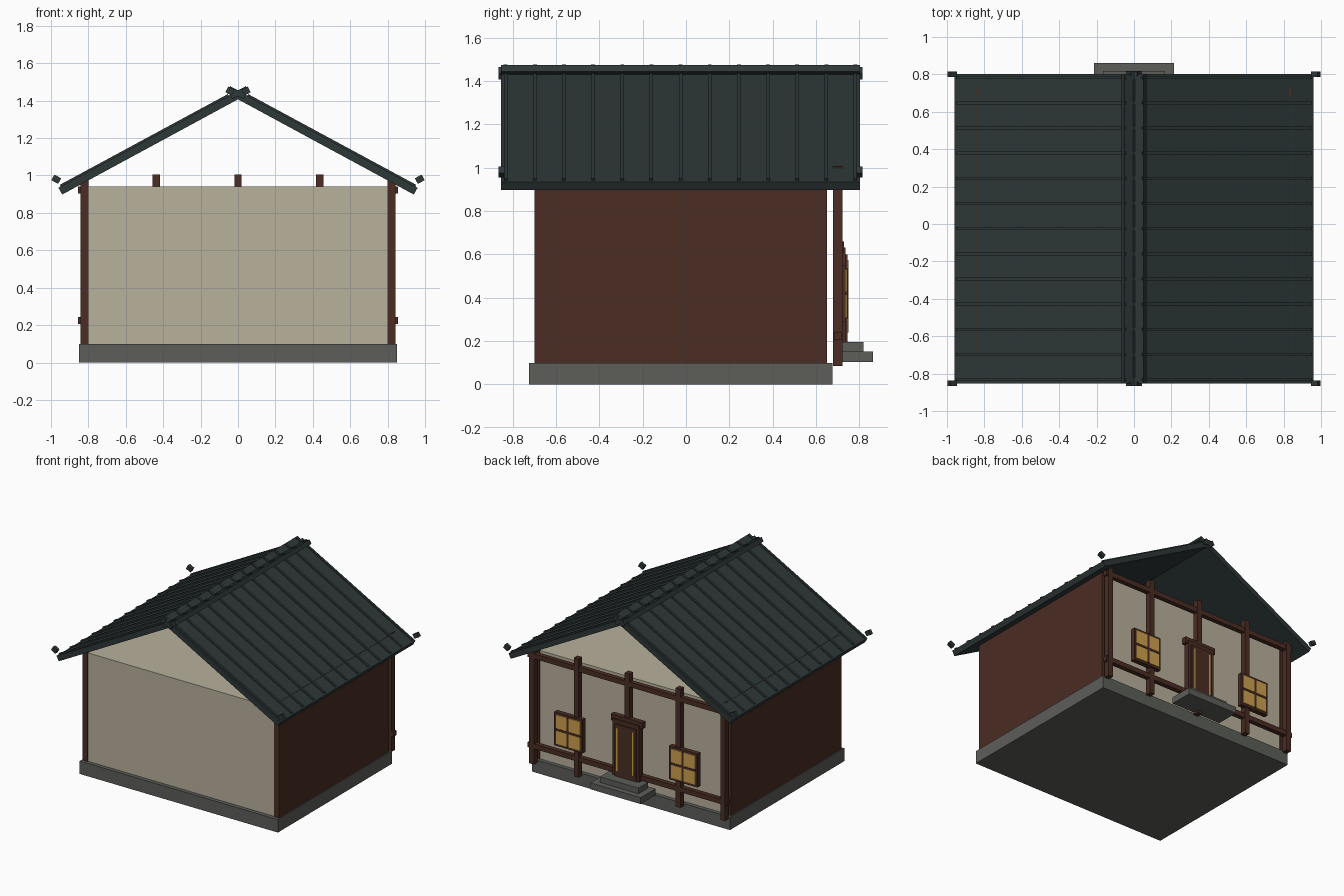
import bpy, bmesh, math

cube = bpy.data.objects.get("Cube")
if cube:
    bpy.data.objects.remove(cube)


def material(name, r, g, b):
    m = bpy.data.materials.new(name)
    m.use_nodes = True
    m.diffuse_color = (r, g, b, 1)
    m.node_tree.nodes["Principled BSDF"].inputs["Base Color"].default_value = (r, g, b, 1)
    return m


CREAM = material("cream plaster", .48, .44, .33)
BROWN = material("brown timber", .069, .026, .017)
SLATE = material("dark slate", .027, .038, .038)
STONE = material("grey stone", .109, .114, .102)
AMBER = material("amber glass", .62, .35, .075)


def prism(name, profile, y0, y1, mat):
    """Extrude an xz profile from y0 to y1."""
    bm = bmesh.new()
    face = bm.faces.new([bm.verts.new((x, y0, z)) for x, z in profile])
    out = bmesh.ops.extrude_face_region(bm, geom=[face])
    moved = [v for v in out["geom"] if isinstance(v, bmesh.types.BMVert)]
    bmesh.ops.translate(bm, verts=moved, vec=(0, y1 - y0, 0))
    bmesh.ops.recalc_face_normals(bm, faces=bm.faces)
    mesh = bpy.data.meshes.new(name)
    bm.to_mesh(mesh)
    bm.free()
    mesh.materials.append(mat)
    obj = bpy.data.objects.new(name, mesh)
    bpy.context.collection.objects.link(obj)
    return obj


def box(name, x0, x1, y0, y1, z0, z1, mat):
    return prism(name, [(x0, z0), (x1, z0), (x1, z1), (x0, z1)], y0, y1, mat)


def strip(name, p, q, thick, side, y0, y1, mat):
    """Plank in the xz plane from p to q, thickened upward; side mirrors x."""
    dx, dz = q[0] - p[0], q[1] - p[1]
    length = math.hypot(dx, dz)
    nx, nz = -dz / length * thick, dx / length * thick
    pts = [p, q, (q[0] + nx, q[1] + nz), (p[0] + nx, p[1] + nz)]
    return prism(name, [(side * x, z) for x, z in pts], y0, y1, mat)


MID = -.025          # depth centre of the house
SIDES = ((1, "left"), (-1, "right"))


def slope(x):        # height of the roof surface
    return 1.453 - .54 * x


# Foundation and walls
box("foundation", -.85, .85, MID - .7, MID + .7, 0, .1, STONE)
box("plaster_walls", -.8, .8, MID - .67, MID + .67, .1, .94, CREAM)
for s, side in SIDES:
    x0, x1 = sorted((s * .8, s * .842))
    box(side + "_timber_wall", x0, x1, MID - .675, MID + .675, .1, 1.0, BROWN)

# Roof panels, ridge planks, ribs and end ornaments
for s, side in SIDES:
    prism(side + "_roof", [(0, slope(0)), (s * .96, slope(.96)),
                           (s * .94, .898), (0, 1.407)], MID - .828, MID + .828, SLATE)
    strip(side + "_ridge_plank", (0, 1.409), (.068, 1.445), .034, s,
          MID - .828, MID + .828, SLATE)
    for i in range(13):
        y = MID + (i - 6) * .1345
        strip(f"{side}_roof_rib_{i}", (.05, slope(.05)), (.948, slope(.948)), .01, s,
              y - .008, y + .008, SLATE)
        strip(f"{side}_ridge_rib_{i}", (0, 1.447), (.045, 1.471), .007, s,
              y - .009, y + .009, SLATE)
    for end, y in (("front", MID - .826), ("back", MID + .826)):
        strip(f"{side}_{end}_eave_ornament", (.962, .955), (.998, .975), .034, s,
              y - .014, y + .014, SLATE)
        strip(f"{side}_{end}_ridge_ornament", (-.03, 1.408), (.03, 1.44), .028, s,
              y - .014, y + .014, SLATE)

# Timber frame standing just off the back wall
for i, x in enumerate((-.82, -.437, 0, .437, .82)):
    box(f"back_post_{i}", x - .02, x + .02, .678, .722, .085, 1.005, BROWN)
for name, z in (("lower_beam", .205), ("upper_beam", .903)):
    box(name, -.855, .855, .682, .718, z, z + .038, BROWN)

# Windows with four panes
for s, side in SIDES:
    cx, cz = s * .493, .42
    box(side + "_window_frame", cx - .122, cx + .122, .70, .736, cz - .13, cz + .13, BROWN)
    for i in (-1, 1):
        for j in (-1, 1):
            px, pz = cx + i * .057, cz + j * .061
            box(f"{side}_window_pane", px - .049, px + .049, .735, .744,
                pz - .053, pz + .053, AMBER)
    box(side + "_window_mullion", cx - .008, cx + .008, .735, .748, cz - .115, cz + .115, BROWN)
    box(side + "_window_bar", cx - .107, cx + .107, .735, .748, cz - .008, cz + .008, BROWN)

# Door
box("door_lintel", -.135, .135, .69, .728, .61, .66, BROWN)
box("door_frame", -.115, .115, .69, .737, .15, .632, BROWN)
box("door_panel", -.092, .092, .73, .745, .19, .6, BROWN)
for s, side in SIDES:
    box(side + "_door_strip", s * .07 - .006, s * .07 + .006, .74, .75, .24, .575, AMBER)

# Steps
box("lower_step", -.215, .215, .68, .862, .103, .153, STONE)
box("upper_step", -.165, .165, .70, .818, .153, .197, STONE)
